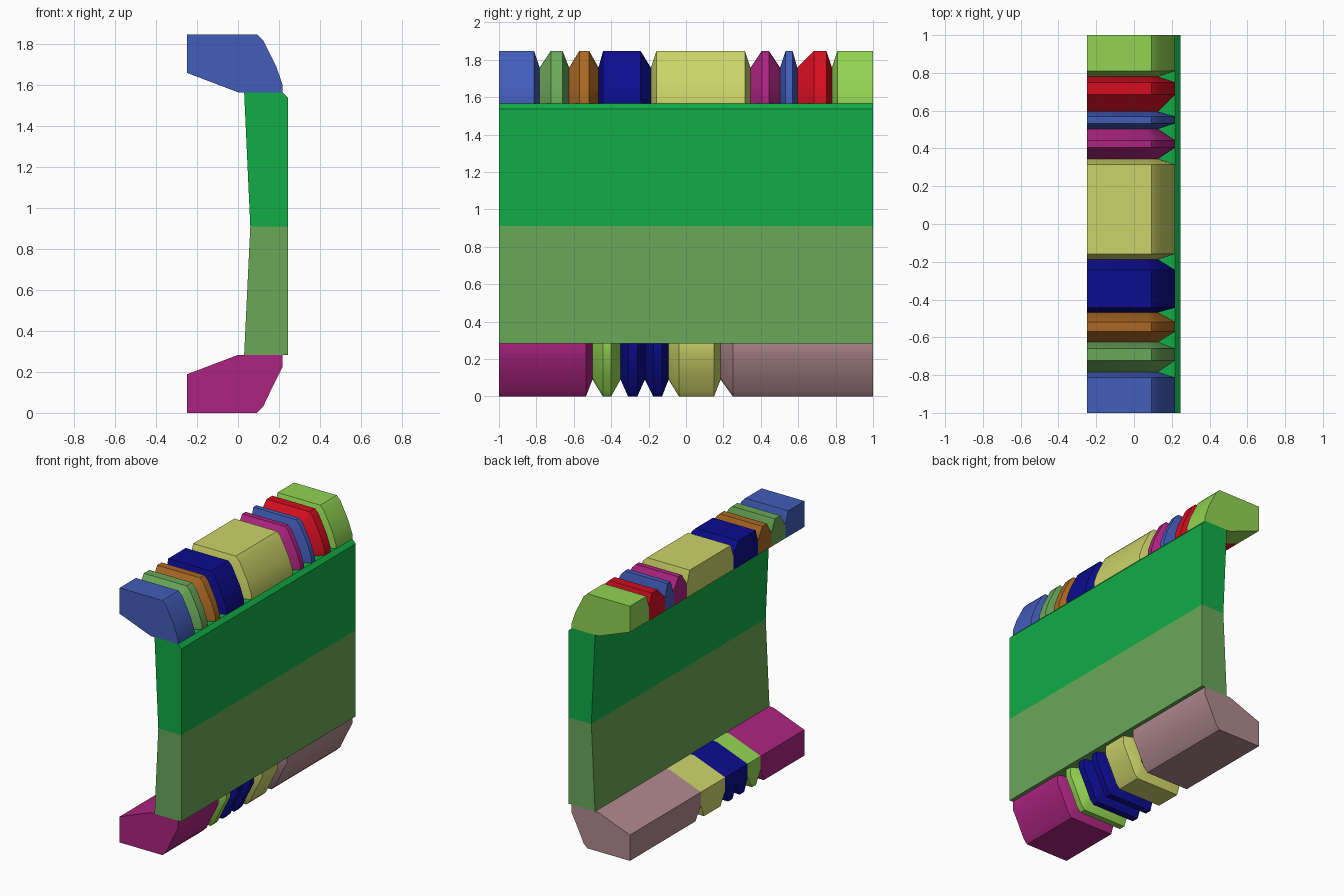
import bpy, bmesh, math

cube = bpy.data.objects.get("Cube")
if cube:
    bpy.data.objects.remove(cube, do_unlink=True)


def linear(c):
    c /= 255
    return c / 12.92 if c <= 0.04045 else ((c + 0.055) / 1.055) ** 2.4


def material(name, rgb):
    col = tuple(linear(c) for c in rgb) + (1.0,)
    m = bpy.data.materials.new(name)
    m.use_nodes = True
    m.diffuse_color = col
    m.node_tree.nodes["Principled BSDF"].inputs["Base Color"].default_value = col
    return m


MATS = {n: material(n, c) for n, c in {
    "blue": (66, 93, 186), "sage": (106, 168, 89), "brown": (170, 104, 36),
    "navy": (12, 12, 142), "yellow": (204, 212, 104), "magenta": (172, 36, 128),
    "red": (212, 14, 32), "lime": (146, 212, 82), "green": (17, 172, 70),
    "pink": (176, 137, 143)}.items()}


def loft(name, rings, mat):
    """Skin a closed solid through rings of matching points, capped at both ends."""
    bm = bmesh.new()
    loops = [[bm.verts.new(p) for p in ring] for ring in rings]
    n = len(loops[0])
    for a, b in zip(loops, loops[1:]):
        for i in range(n):
            j = (i + 1) % n
            bm.faces.new((a[i], a[j], b[j], b[i]))
    bm.faces.new(loops[0])
    bm.faces.new(loops[-1])
    # underside points coincide in x, z along the run, so normals need one pass only
    bmesh.ops.recalc_face_normals(bm, faces=bm.faces)
    me = bpy.data.meshes.new(name)
    bm.to_mesh(me)
    bm.free()
    me.materials.append(MATS[mat])
    ob = bpy.data.objects.new(name, me)
    bpy.context.collection.objects.link(ob)
    return ob


H = 1.848            # overall height
JOINT = 0.283        # thickness of a stone above or below the wall
INSET = 0.09         # depth of the bevel on each stone end


def stone(name, mat, y0, y1, c0, c1, top):
    """Overhanging block: an x/height profile run along y, bevelled at its ends."""
    knee, mid = (0.035, (0.187, 0.125)) if top else (0.058, (0.17, 0.153))
    full = [(-0.25, 0.095), (0, 0), (0.218, 0), (0.218, knee), mid,
            (0.122, 0.254), (0.093, JOINT), (-0.25, JOINT)]
    small = [(-0.25, 0.095), (0, 0), (0.128, 0), (0.128, knee),
             (0.115, 0.09), (0.09, 0.165), (0.065, JOINT - INSET),
             (-0.25, JOINT - INSET)]

    def ring(prof, y):
        return [(x, y, H - JOINT + h if top else JOINT - h) for x, h in prof]

    rings = [ring(full, y0 + c0), ring(full, y1 - c1)]
    if c0:
        rings.insert(0, ring(small, y0))
    if c1:
        rings.append(ring(small, y1))
    ob = loft(name, rings, mat)
    bpy.ops.object.select_all(action='DESELECT')
    ob.select_set(True)
    bpy.context.view_layer.objects.active = ob
    bpy.ops.object.shade_smooth_by_angle(angle=math.radians(30))


# Wall: two stacked bands, slightly waisted on the inner face
WAIST = 0.91
upper = [(0.06, WAIST), (0.245, WAIST), (0.245, 1.537), (0.218, H - JOINT), (0.03, H - JOINT)]
lower = [(0.03, JOINT), (0.245, JOINT), (0.245, WAIST), (0.06, WAIST)]
for name, prof, mat in (("wall_upper_band", upper, "green"),
                        ("wall_lower_band", lower, "sage")):
    loft(name, [[(x, y, z) for x, z in prof] for y in (-1, 1)], mat)

# Stones: colour, end position, bevel length at start and end
top_row = [("blue", -0.783, 0, 0.03), ("sage", -0.625, 0.06, 0.035),
           ("brown", -0.468, 0.055, 0.05), ("navy", -0.188, 0.025, 0.055),
           ("yellow", 0.345, 0.03, 0.03), ("magenta", 0.503, 0.06, 0.06),
           ("blue", 0.595, 0.03, 0.025), ("red", 0.78, 0.09, 0.03),
           ("lime", 1.0, 0.03, 0)]
bottom_row = [("magenta", -0.5, 0, 0.035), ("lime", -0.35, 0.055, 0.05),
              ("navy", -0.22, 0.04, 0.04), ("navy", -0.093, 0.045, 0.035),
              ("yellow", 0.185, 0.055, 0.035), ("pink", 1.0, 0.065, 0)]
for label, row, top in (("top", top_row, True), ("bottom", bottom_row, False)):
    y = -1.0
    for i, (mat, end, c0, c1) in enumerate(row, 1):
        stone(f"{label}_stone_{i}", mat, y, end, c0, c1, top)
        y = end
